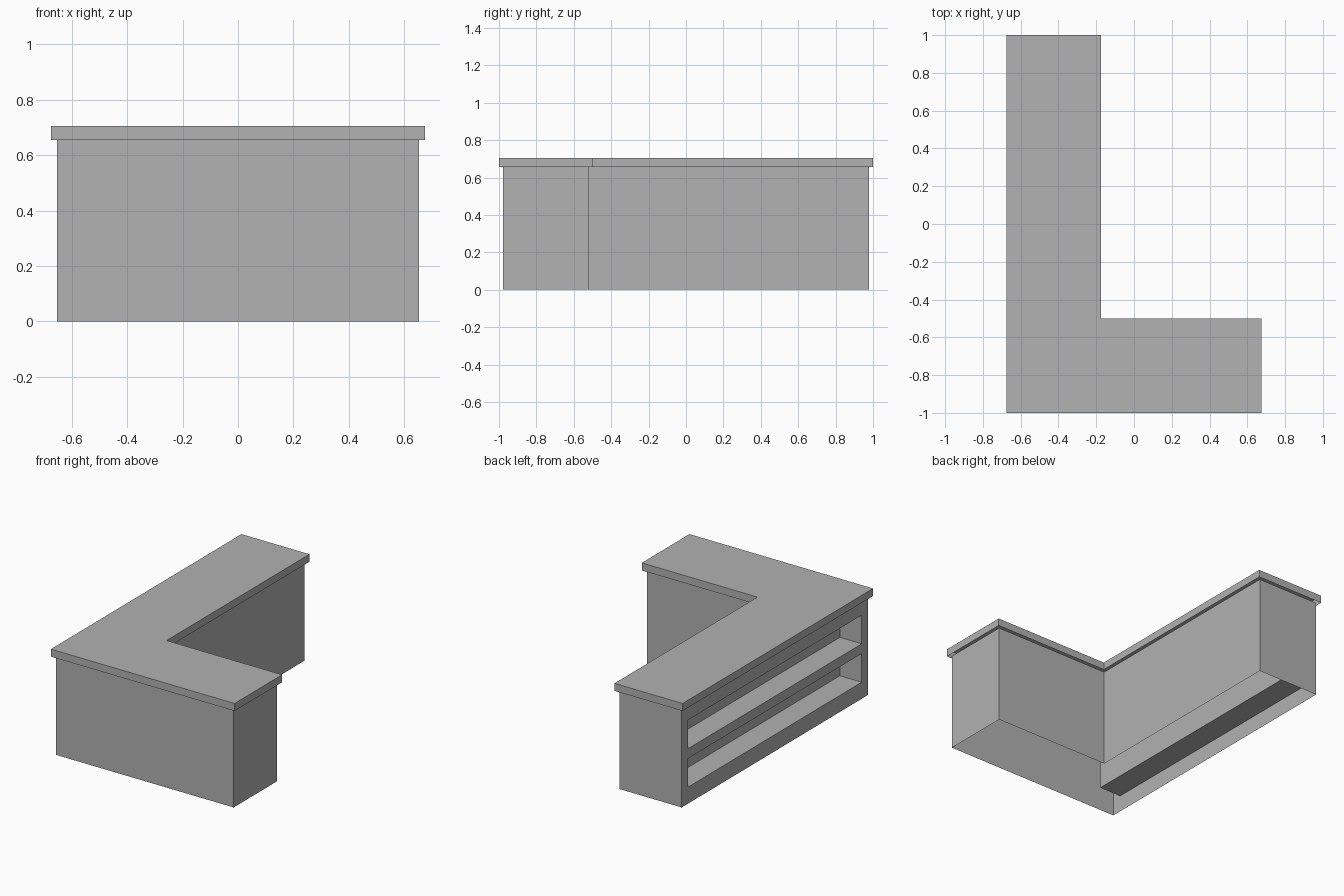
import bpy
import bmesh
from mathutils import Vector

cube = bpy.data.objects.get("Cube")
if cube:
    bpy.data.objects.remove(cube, do_unlink=True)

# Single plain grey finish
grey = bpy.data.materials.new("plain_grey")
grey.use_nodes = True
colour = (0.445, 0.445, 0.445, 1)
grey.diffuse_color = colour
grey.node_tree.nodes["Principled BSDF"].inputs["Base Color"].default_value = colour

OVERHANG = 0.022
BODY_TOP = 0.655
TOP = 0.705


def l_outline(inset):
    """Counter-clockwise L footprint, moved inwards by inset."""
    x0, x1, xi = -0.675 + inset, 0.675 - inset, -0.175 - inset
    y0, y1, yi = -1 + inset, 1 - inset, -0.5 - inset
    return [(x0, y0), (x1, y0), (x1, yi), (xi, yi), (xi, y1), (x0, y1)]


def l_shell(inset, z0, z1, capped):
    """Upright walls around the L, with an optional lid."""
    bm = bmesh.new()
    outline = l_outline(inset)
    low = [bm.verts.new((x, y, z0)) for x, y in outline]
    high = [bm.verts.new((x, y, z1)) for x, y in outline]
    for i in range(len(low)):
        j = (i + 1) % len(low)
        bm.faces.new((low[i], low[j], high[j], high[i]))
    if capped:
        bm.faces.new(high)
    bm.normal_update()
    return bm


def finish(bm, name):
    mesh = bpy.data.meshes.new(name)
    bm.to_mesh(mesh)
    bm.free()
    mesh.materials.append(grey)
    obj = bpy.data.objects.new(name, mesh)
    bpy.context.collection.objects.link(obj)


# Worktop: lid with a hanging rim
finish(l_shell(0, BODY_TOP, TOP, True), "worktop")

# Counter body: open-bottomed walls, with two shelf recesses in the long side
body = l_shell(OVERHANG, 0, BODY_TOP, False)
SHELVES = [(0.11, 0.30), (0.365, 0.555)]
HALF_LENGTH = 0.912
DEPTH = 0.16


def long_side():
    return [f for f in body.faces if f.normal.x < -0.9]


def cut(point, normal):
    faces = long_side()
    edges = {e for f in faces for e in f.edges}
    verts = {v for f in faces for v in f.verts}
    bmesh.ops.bisect_plane(body, geom=faces + list(edges) + list(verts),
                           plane_co=point, plane_no=normal)
    body.normal_update()


for y in (-HALF_LENGTH, HALF_LENGTH):
    cut((0, y, 0), (0, 1, 0))
for z in [level for shelf in SHELVES for level in shelf]:
    cut((0, 0, z), (0, 0, 1))

# Push the openings inwards to form the shelf recesses
for z0, z1 in SHELVES:
    for face in long_side():
        c = face.calc_center_median()
        if abs(c.y) < HALF_LENGTH and z0 < c.z < z1 and c.x < -0.6:
            result = bmesh.ops.extrude_face_region(body, geom=[face])
            moved = [g for g in result["geom"] if isinstance(g, bmesh.types.BMVert)]
            bmesh.ops.translate(body, verts=moved, vec=Vector((DEPTH, 0, 0)))
            if face.is_valid:
                body.faces.remove(face)
            body.normal_update()
            break

finish(body, "counter_body")
